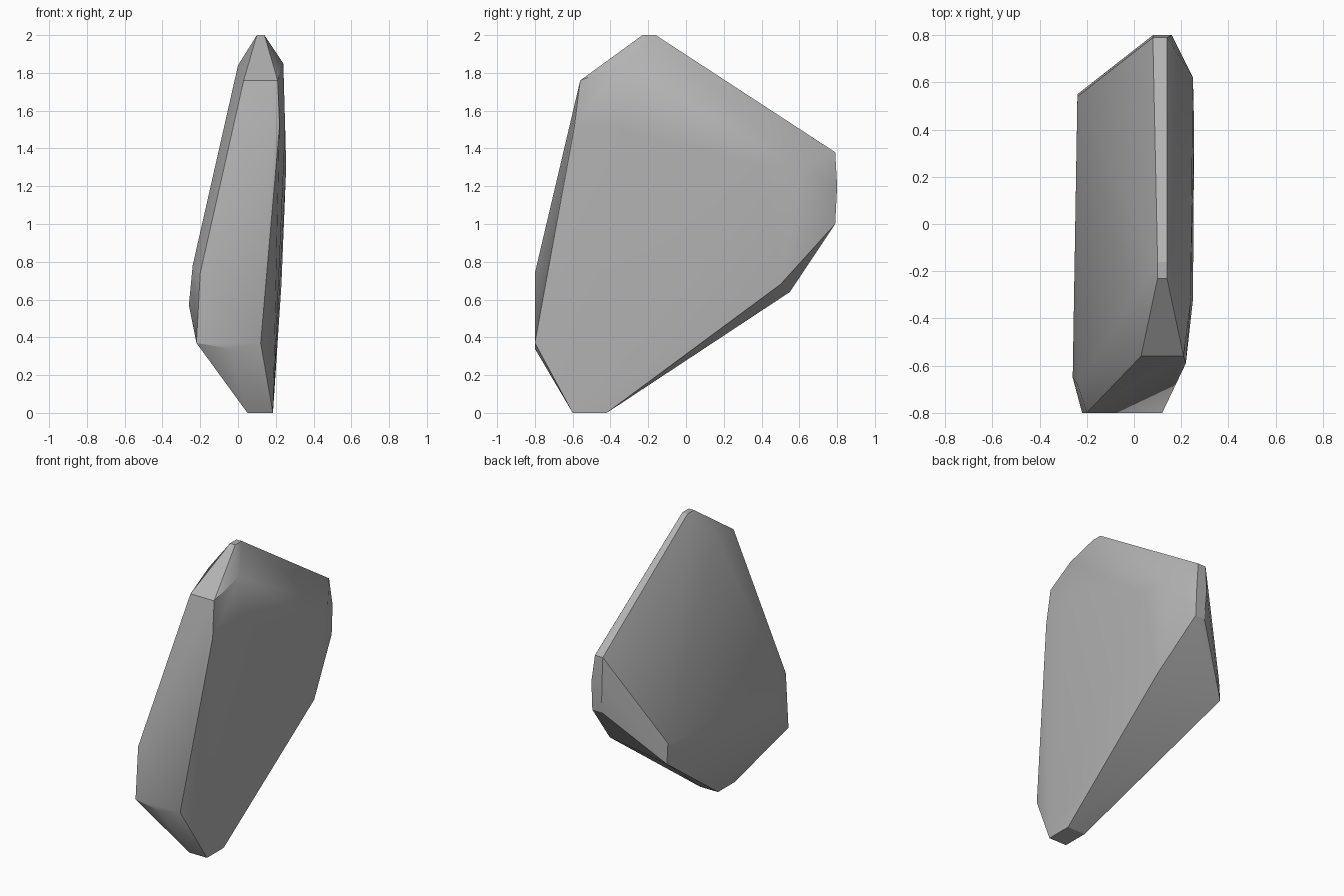
import bpy, bmesh, math

cube = bpy.data.objects.get("Cube")
if cube:
    bpy.data.objects.remove(cube, do_unlink=True)

# Corners of the chipped stone, grouped by region
crown = [(x, y, 2) for x in (.10, .14) for y in (-.23, -.16)]
shoulder = [(0, -.32, 1.84), (.24, -.33, 1.85)]
brow = [(.03, -.56, 1.76), (.21, -.56, 1.76)]
front = [(.22, -.59, 1.52), (.12, -.8, .37), (-.04, -.8, .34),
         (-.22, -.8, .37), (-.2, -.8, .74)]
right_bulge = [(-.24, -.68, .78), (-.26, -.65, .57),
               (-.24, .54, .78), (-.24, .55, .64)]
left_side = [(.25, -.32, 1.5), (.255, .4, 1.3), (.25, .62, 1.3), (.23, .5, .68)]
back = [(.08, .79, 1.38), (.14, .79, 1.38), (.08, .8, 1.2),
        (.16, .8, 1.2), (.09, .79, 1), (.16, .79, 1)]
foot = [(x, y, 0) for x in (.05, .185) for y in (-.6, -.42)]

# Wrap the corners in a tight skin
bm = bmesh.new()
for p in crown + shoulder + brow + front + right_bulge + left_side + back + foot:
    bm.verts.new(p)
hull = bmesh.ops.convex_hull(bm, input=bm.verts)
loose = {g for g in hull["geom_interior"] + hull["geom_unused"]
         if isinstance(g, bmesh.types.BMVert)}
bmesh.ops.delete(bm, geom=list(loose), context="VERTS")
bmesh.ops.dissolve_limit(bm, angle_limit=math.radians(1),
                         verts=bm.verts, edges=bm.edges)
bmesh.ops.recalc_face_normals(bm, faces=bm.faces)
mesh = bpy.data.meshes.new("stone")
bm.to_mesh(mesh)
bm.free()
stone = bpy.data.objects.new("stone", mesh)
bpy.context.collection.objects.link(stone)

# Plain grey stone
grey = bpy.data.materials.new("stone grey")
grey.use_nodes = True
colour = (.45, .45, .45, 1)
grey.diffuse_color = colour
grey.node_tree.nodes["Principled BSDF"].inputs["Base Color"].default_value = colour
mesh.materials.append(grey)

# Soft shading with crisp chipped edges
bpy.context.view_layer.objects.active = stone
stone.select_set(True)
bpy.ops.object.shade_smooth_by_angle(angle=math.radians(30))
